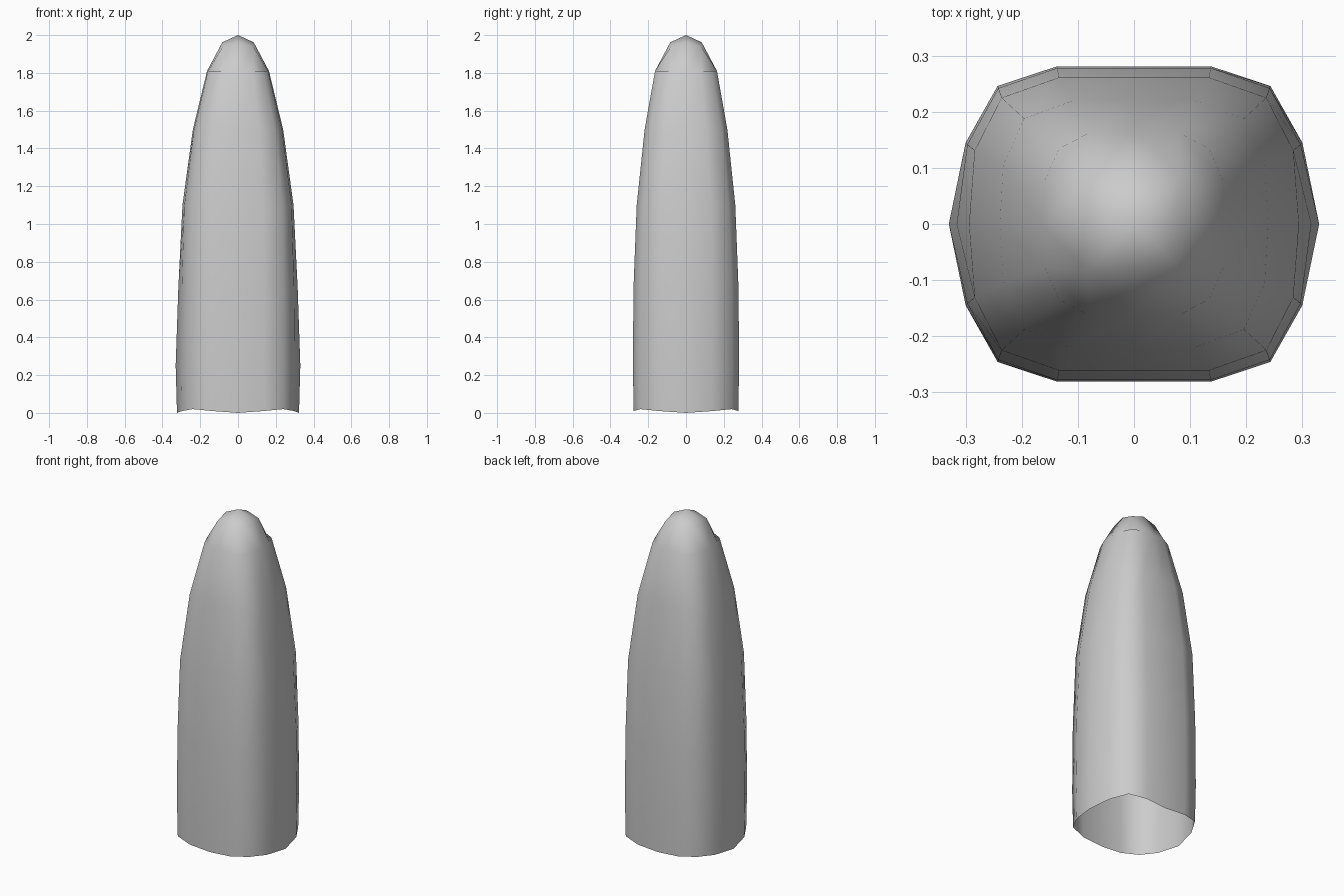
import bpy, bmesh

if "Cube" in bpy.data.objects:
    bpy.data.objects.remove(bpy.data.objects["Cube"])

# Ring profile: height, side half width, shoulder (x, y), corner (x, y), flank x, front half depth
rings = [
    (0.00, 0.323, 0.296, 0.143, 0.240, 0.242, 0.136, 0.277),
    (0.25, 0.330, 0.300, 0.145, 0.243, 0.246, 0.137, 0.281),
    (0.66, 0.316, 0.297, 0.142, 0.242, 0.242, 0.137, 0.278),
    (1.10, 0.294, 0.284, 0.131, 0.236, 0.225, 0.134, 0.261),
    (1.50, 0.239, 0.233, 0.105, 0.196, 0.188, 0.111, 0.219),
    (1.81, 0.164, 0.159, 0.077, 0.134, 0.134, 0.077, 0.164),
]
bottom_wave = [0.0, 0.01, 0.02, 0.01, 0.0]


def full_ring(q):
    """Mirror five quarter points (+x axis to +y axis) into a 16 point ring."""
    half = q + [(-x, y, z) for x, y, z in q[-2::-1]]
    return half + [(x, -y, z) for x, y, z in half[-2:0:-1]]


bm = bmesh.new()
loops = []
for i, (z, a, sx, sy, cx, cy, fx, b) in enumerate(rings):
    quarter = [(a, 0), (sx, sy), (cx, cy), (fx, b), (0, b)]
    pts = [(x, y, z + (bottom_wave[k] if i == 0 else 0)) for k, (x, y) in enumerate(quarter)]
    loops.append([bm.verts.new(p) for p in full_ring(pts)])

# Side walls, open at the bottom
for lo, hi in zip(loops, loops[1:]):
    for k in range(16):
        n = (k + 1) % 16
        bm.faces.new((lo[k], lo[n], hi[n], hi[k]))

# Rounded tip: a 4 x 4 quad cap
top = loops[-1]
r = 0.083
dirs = [(1, 0), (1, 1), (0, 1), (-1, 1), (-1, 0), (-1, -1), (0, -1), (1, -1)]
inner = [bm.verts.new((x * r, y * r, 1.935 if x and y else 1.962)) for x, y in dirs]
apex = bm.verts.new((0, 0, 2.0))
for c in range(4):
    o, m = 4 * c, 2 * c
    e, k, f = inner[m], inner[m + 1], inner[(m + 2) % 8]
    bm.faces.new((top[o], top[o + 1], k, e))
    bm.faces.new((top[o + 1], top[o + 2], top[o + 3], k))
    bm.faces.new((k, top[o + 3], top[(o + 4) % 16], f))
    bm.faces.new((apex, e, k, f))

for face in bm.faces:
    face.smooth = True
me = bpy.data.meshes.new("rounded_shell")
bm.to_mesh(me)
bm.free()
bpy.context.collection.objects.link(bpy.data.objects.new("rounded_shell", me))
